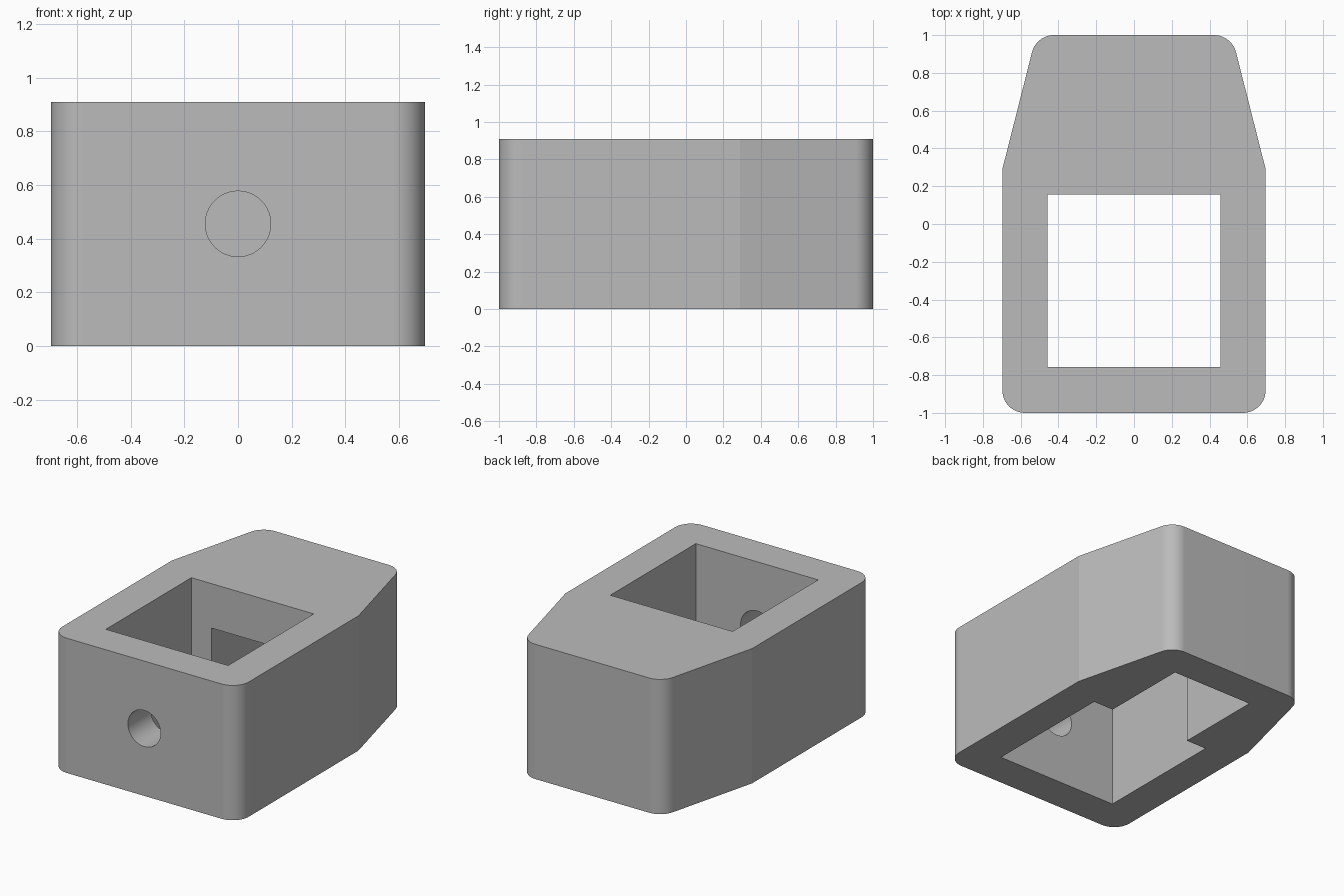
import bpy, bmesh, math
from mathutils import Vector

if "Cube" in bpy.data.objects:
    bpy.data.objects.remove(bpy.data.objects["Cube"], do_unlink=True)

HEIGHT = 0.91
RADIUS = 0.12
MID = HEIGHT / 2

grey = bpy.data.materials.new("plain grey")
grey.use_nodes = True
colour = (0.5, 0.5, 0.5, 1)
grey.diffuse_color = colour
grey.node_tree.nodes["Principled BSDF"].inputs["Base Color"].default_value = colour


def fillet(prev, corner, nxt, radius, steps=12):
    """Points of a tangent arc that rounds one corner."""
    p, c, n = Vector(prev), Vector(corner), Vector(nxt)
    a, b = (p - c).normalized(), (n - c).normalized()
    half = a.angle(b) / 2
    centre = c + (a + b).normalized() * radius / math.sin(half)
    start = c + a * radius / math.tan(half) - centre
    end = c + b * radius / math.tan(half) - centre
    turn = start.angle_signed(end)
    out = []
    for i in range(steps + 1):
        t = -turn * i / steps
        out.append((centre.x + start.x * math.cos(t) - start.y * math.sin(t),
                    centre.y + start.x * math.sin(t) + start.y * math.cos(t)))
    return out


def prism(name, outline, height):
    bm = bmesh.new()
    base = bm.faces.new([bm.verts.new((x, y, 0)) for x, y in outline])
    top = bmesh.ops.extrude_face_region(bm, geom=[base])["geom"]
    bmesh.ops.translate(bm, vec=(0, 0, height),
                        verts=[v for v in top if isinstance(v, bmesh.types.BMVert)])
    bmesh.ops.recalc_face_normals(bm, faces=bm.faces)
    mesh = bpy.data.meshes.new(name)
    bm.to_mesh(mesh)
    bm.free()
    obj = bpy.data.objects.new(name, mesh)
    bpy.context.collection.objects.link(obj)
    mesh.materials.append(grey)
    return obj


def box(name, x, y0, y1, z0, z1):
    obj = prism(name, [(-x, y0), (x, y0), (x, y1), (-x, y1)], z1 - z0)
    obj.location.z = z0
    return obj


# Block outline: rounded corners, sides tapering towards the back
corners = [(-0.697, -1), (0.697, -1), (0.697, 0.29),
           (0.517, 1), (-0.517, 1), (-0.697, 0.29)]
outline = []
for i, c in enumerate(corners):
    if abs(c[1]) == 1:
        outline += fillet(corners[i - 1], c, corners[(i + 1) % 6], RADIUS)
    else:
        outline.append(c)
body = prism("housing_block", outline, HEIGHT)

# Square opening through the block, and a lower pocket behind it
opening = box("square_opening_cutter", 0.457, -0.757, 0.155, -0.1, HEIGHT + 0.1)
pocket = box("rear_pocket_cutter", 0.305, -0.1, 0.765, -0.1, 0.61)

# Round hole through the front wall
bpy.ops.mesh.primitive_cylinder_add(vertices=64, radius=0.122, depth=0.6,
                                    location=(0, -0.9, MID),
                                    rotation=(math.pi / 2, 0, 0))
hole = bpy.context.object
hole.name = "front_hole_cutter"
hole.data.materials.append(grey)

bpy.context.view_layer.update()
bpy.ops.object.select_all(action='DESELECT')
bpy.context.view_layer.objects.active = body
body.select_set(True)
for cutter in (opening, pocket, hole):
    mod = body.modifiers.new(cutter.name, 'BOOLEAN')
    mod.operation = 'DIFFERENCE'
    mod.solver = 'EXACT'
    mod.object = cutter
    bpy.ops.object.modifier_apply(modifier=mod.name)
    bpy.data.objects.remove(cutter, do_unlink=True)

# Smooth rounded corners and hole, crisp flat faces
bpy.ops.object.shade_smooth_by_angle(angle=math.radians(10))
weighted = body.modifiers.new("flat_face_normals", 'WEIGHTED_NORMAL')
weighted.keep_sharp = True
